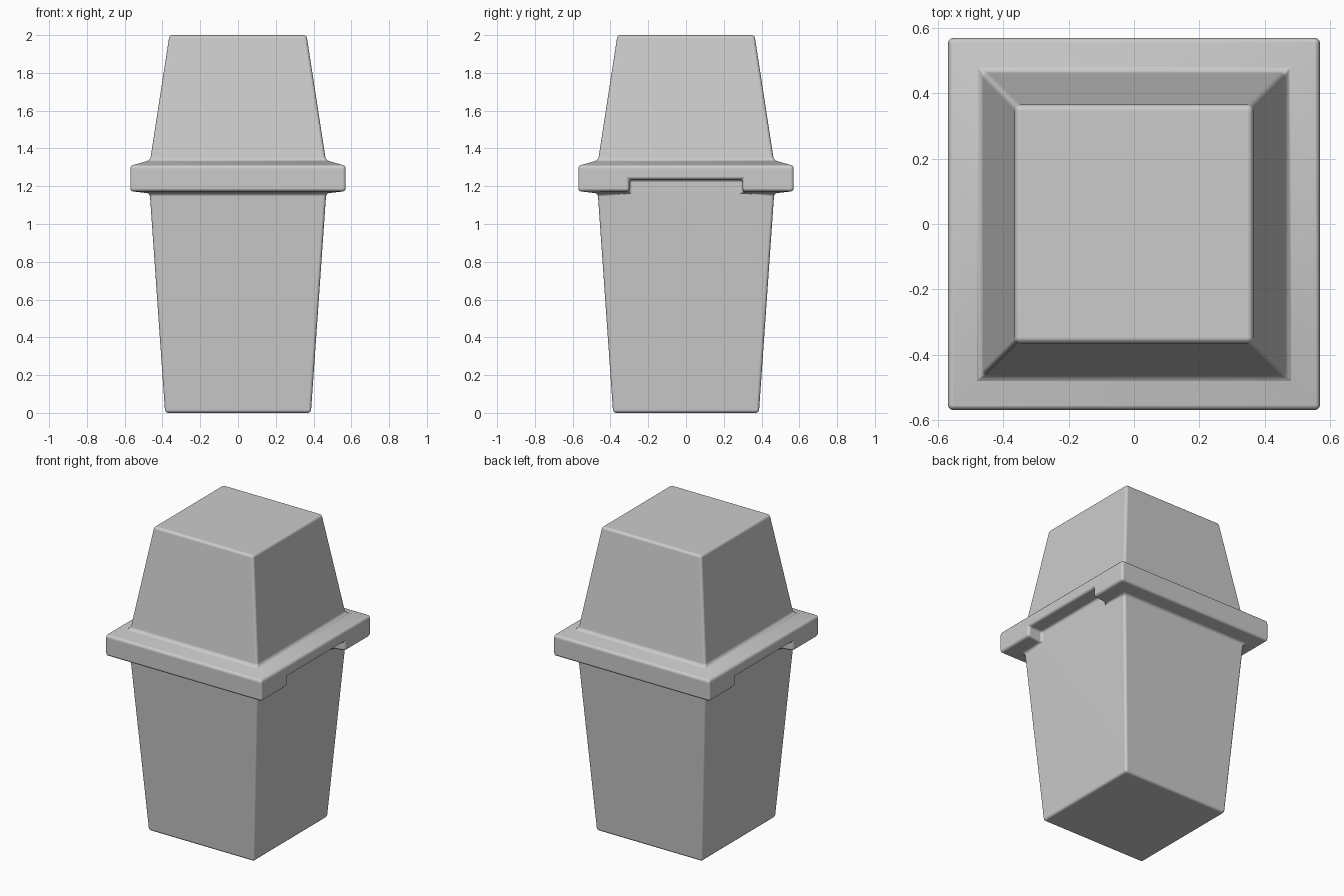
import bpy, bmesh

cube = bpy.data.objects.get("Cube")
if cube:
    bpy.data.objects.remove(cube, do_unlink=True)

# Material
grey = bpy.data.materials.new("plain_grey")
grey.use_nodes = True
colour = (0.6, 0.6, 0.6, 1)
grey.diffuse_color = colour
grey.node_tree.nodes["Principled BSDF"].inputs["Base Color"].default_value = colour

NOTCH = 0.3        # half width of the grip notch
NOTCH_TOP = 1.235
# Half width and height of each square ring, bottom to top
profile = [(0.386, 0), (0.467, 1.162), (0.57, 1.174), (0.57, NOTCH_TOP),
           (0.57, 1.308), (0.465, 1.338), (0.363, 2)]

bm = bmesh.new()


def ring(h, z):
    """Square ring with two extra points on each side that carries a notch."""
    pts = [(h, -h), (h, -NOTCH), (h, NOTCH), (h, h)]
    pts += [(-x, -y) for x, y in pts]
    return [bm.verts.new((x, y, z)) for x, y in pts]


# Tapered body, rim and upper block
rings = [ring(h, z) for h, z in profile]
count = len(rings[0])
notch_sides = (1, 5)
for level, (low, high) in enumerate(zip(rings, rings[1:])):
    for i in range(count):
        if i in notch_sides and level in (1, 2):
            continue
        j = (i + 1) % count
        bm.faces.new((low[i], low[j], high[j], high[i]))
bm.faces.new(rings[0][::-1])
bm.faces.new(rings[-1])

# Grip notches under the rim
for i in notch_sides:
    inner, under, outer = (r[i:i + 2] for r in rings[1:4])
    top = [bm.verts.new((v.co.x, v.co.y, NOTCH_TOP)) for v in inner]
    bm.faces.new((inner[0], inner[1], top[1], top[0]))
    bm.faces.new((top[0], top[1], outer[1], outer[0]))
    for k in range(2):
        bm.faces.new((inner[k], under[k], outer[k], top[k]))

bmesh.ops.recalc_face_normals(bm, faces=bm.faces)
bmesh.ops.dissolve_limit(bm, angle_limit=0.001, verts=bm.verts, edges=bm.edges)
mesh = bpy.data.meshes.new("rimmed_block")
bm.to_mesh(mesh)
bm.free()
mesh.materials.append(grey)
block = bpy.data.objects.new("rimmed_block", mesh)
bpy.context.collection.objects.link(block)

# Softened edges
bevel = block.modifiers.new("soft_edges", "BEVEL")
bevel.width = 0.016
bevel.segments = 3
bevel.limit_method = "ANGLE"
bevel.angle_limit = 0.5
bevel.harden_normals = True
bpy.context.view_layer.objects.active = block
block.select_set(True)
bpy.ops.object.shade_smooth()
